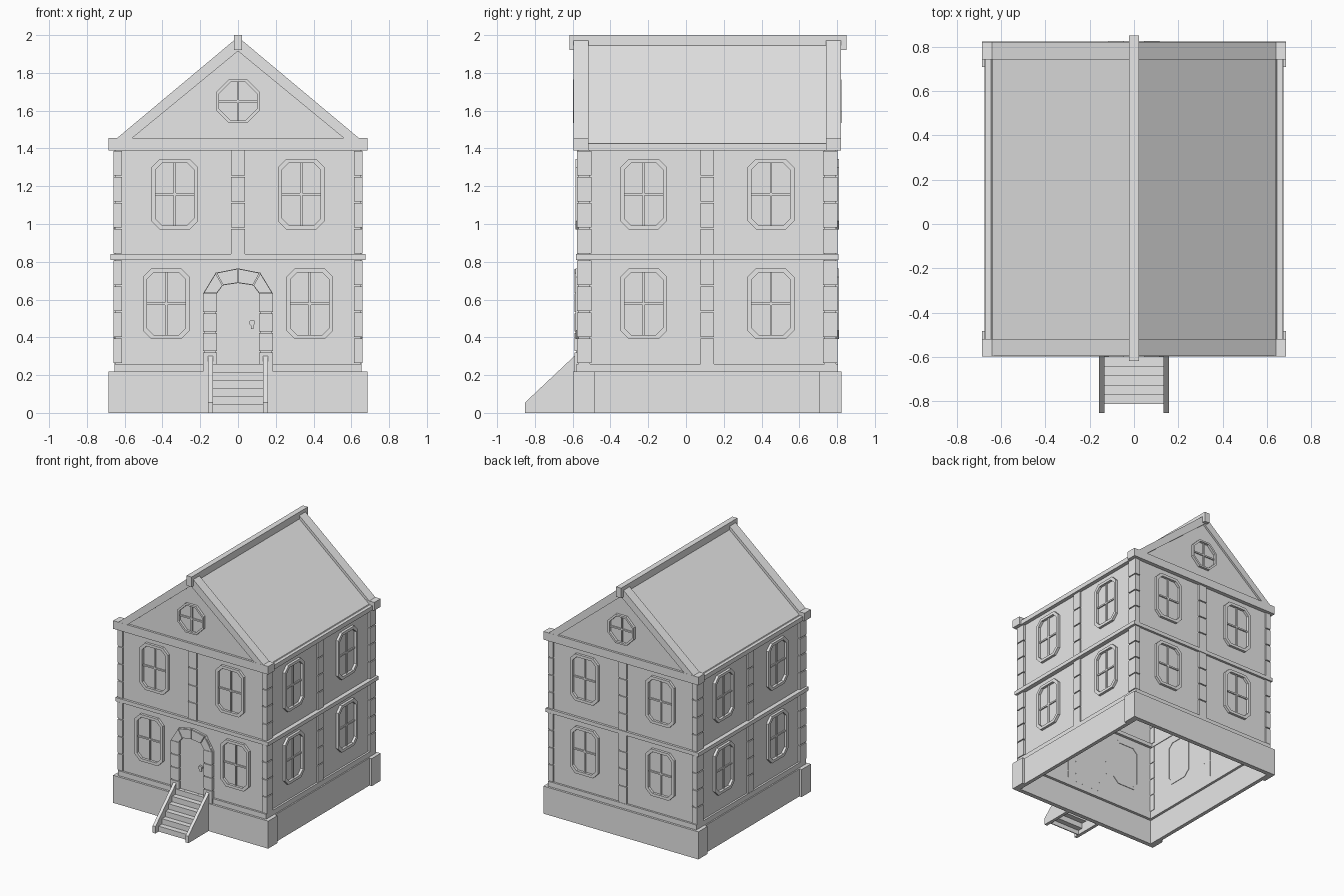
import bpy, bmesh
from math import pi
from mathutils import Matrix, Vector

if "Cube" in bpy.data.objects:
    bpy.data.objects.remove(bpy.data.objects["Cube"], do_unlink=True)

stone = bpy.data.materials.new("plain_grey")
stone.use_nodes = True
GREY = (0.8, 0.8, 0.8, 1)
stone.diffuse_color = GREY
stone.node_tree.nodes["Principled BSDF"].inputs["Base Color"].default_value = GREY

YC, HALF_X, HALF_Y = 0.1125, 0.64, 0.6775   # house centre and wall planes


def finish(name, bm):
    bmesh.ops.recalc_face_normals(bm, faces=bm.faces)
    mesh = bpy.data.meshes.new(name)
    bm.to_mesh(mesh)
    bm.free()
    mesh.materials.append(stone)
    obj = bpy.data.objects.new(name, mesh)
    bpy.context.collection.objects.link(obj)
    return obj


def add_prism(bm, pts, y0, y1, mat=Matrix(), hole=None):
    """Extrude an x-z outline from y0 to y1, with an optional matching hole."""
    n = len(pts)

    def loop(outline, y):
        return [bm.verts.new(mat @ Vector((x, y, z))) for x, z in outline]

    a, b = loop(pts, y0), loop(pts, y1)
    c, d = (loop(hole, y0), loop(hole, y1)) if hole else (None, None)
    for i in range(n):
        j = (i + 1) % n
        bm.faces.new((a[i], a[j], b[j], b[i]))
        if hole:
            bm.faces.new((c[i], d[i], d[j], c[j]))
            bm.faces.new((a[i], c[i], c[j], a[j]))
            bm.faces.new((b[i], b[j], d[j], d[i]))
    if not hole:
        bm.faces.new(a)
        bm.faces.new(b[::-1])


def add_box(bm, x0, x1, y0, y1, z0, z1, mat=Matrix()):
    add_prism(bm, [(x0, z0), (x1, z0), (x1, z1), (x0, z1)], y0, y1, mat)


def box(name, *dims):
    bm = bmesh.new()
    add_box(bm, *dims)
    return finish(name, bm)


def prism(name, pts, y0, y1):
    bm = bmesh.new()
    add_prism(bm, pts, y0, y1)
    return finish(name, bm)


def chamfered(x, z, w, h, c):
    """Rectangle outline (half sizes w, h) with cut corners."""
    return [(x + sx * a, z + sz * b) for sx, sz, a, b in (
        (-1, -1, w - c, h), (1, -1, w - c, h), (1, -1, w, h - c), (1, 1, w, h - c),
        (1, 1, w - c, h), (-1, 1, w - c, h), (-1, 1, w, h - c), (-1, -1, w, h - c))]


def wall_frame(angle, dist):
    """Local frame on a wall: x along it, -y outward."""
    turn = Matrix.Rotation(angle, 4, 'Z')
    return Matrix.Translation((0, YC, 0)) @ turn @ Matrix.Translation((0, -dist, 0))


def window(name, mat, x, z, w, h, c, trim):
    bm = bmesh.new()
    add_prism(bm, chamfered(x, z, w, h, c), -0.02, 0.024, mat,
              chamfered(x, z, w - trim, h - trim, c - trim * 0.4))
    inner = trim * 0.9
    add_box(bm, x - 0.006, x + 0.006, -0.009, 0, z - h + inner, z + h - inner, mat)
    add_box(bm, x - w + inner, x + w - inner, -0.009, 0, z - 0.006, z + 0.006, mat)
    finish(name, bm)


def stacked_blocks(name, mat, x0, x1, y0, y1, z0, z1, count=4, gap=0.008):
    """Column of blocks with thin grooves between them."""
    bm = bmesh.new()
    step = (z1 - z0) / count
    for i in range(count):
        lo, hi = z0 + i * step, z0 + (i + 1) * step
        add_box(bm, x0, x1, y0, y1, lo + (gap / 2 if i else 0),
                hi - (gap / 2 if i < count - 1 else 0), mat)
    inset = 0.008
    add_box(bm, x0 + inset, x1 - inset, y0 + inset, y1, z0, z1, mat)
    finish(name, bm)


STOREYS = {"lower": (0.26, 0.81, 0.578), "upper": (0.84, 1.39, 1.158)}
WALLS = {"front": (0, HALF_Y), "right": (pi / 2, HALF_X),
         "back": (pi, HALF_Y), "left": (-pi / 2, HALF_X)}

# Thin walls, windows and central pilasters on each side
for side, (angle, dist) in WALLS.items():
    mat = wall_frame(angle, dist)
    half = HALF_X if dist == HALF_Y else HALF_Y
    bm = bmesh.new()
    add_box(bm, -half, half, 0, 0.02, 0.2, 1.43, mat)
    finish(side + "_wall", bm)
    for storey, (z0, z1, zc) in STOREYS.items():
        door_wall = side == "front" and storey == "lower"
        offset = 0.38 if door_wall else (0.335 if dist == HALF_Y else 0.337)
        for s in (-1, 1):
            window(f"{side}_{storey}_window", mat, s * offset, zc, 0.124, 0.187, 0.045, 0.022)
        if not door_wall:
            stacked_blocks(f"{side}_{storey}_pilaster", mat, -0.036, 0.036, -0.013, 0.022, z0, z1)

# Corner quoins
for storey, (z0, z1, zc) in STOREYS.items():
    for sx in (-1, 1):
        for sy in (-1, 1):
            xs = sorted((sx * 0.615, sx * 0.66))
            ys = sorted((sy * 0.612, sy * 0.69))
            bm_mat = Matrix.Translation((0, YC, 0))
            bm = bmesh.new()
            step = (z1 - z0) / 4
            for i in range(4):
                add_box(bm, *xs, *ys, z0 + i * step + 0.004, z0 + (i + 1) * step - 0.004, bm_mat)
            add_box(bm, xs[0] + 0.008, xs[1] - 0.008, ys[0] + 0.008, ys[1] - 0.008, z0, z1, bm_mat)
            finish(storey + "_corner_quoin", bm)


# Open rectangular bands around the house
def band(name, hx, hy, thick, z0, z1):
    bm = bmesh.new()
    for s in (-1, 1):
        x, y = sorted((s * hx, s * (hx - thick))), sorted((s * hy, s * (hy - thick)))
        add_box(bm, *x, YC - hy, YC + hy, z0, z1)
        add_box(bm, -hx, hx, YC + y[0], YC + y[1], z0, z1)
    finish(name, bm)


band("foundation", 0.665, 0.705, 0.03, 0, 0.22)
band("foundation_cap", 0.655, 0.693, 0.04, 0.2, 0.26)
band("storey_ledge", 0.675, 0.696, 0.06, 0.81, 0.84)
band("eave_cornice", 0.67, 0.7, 0.05, 1.39, 1.425)

# Foundation ends, gables and roof edges, front and back
for s, side in ((-1, "front"), (1, "back")):
    def depth(a, b):
        return sorted((YC + s * a, YC + s * b))
    box(side + "_foundation", -0.685, 0.685, *depth(0.71, 0.675), 0, 0.22)
    box(side + "_gable_band", -0.685, 0.685, *depth(0.709, 0.66), 1.39, 1.455)
    prism(side + "_gable", [(-0.62, 1.42), (0.62, 1.42), (0, 1.94)], *depth(0.692, 0.67))
    window(side + "_gable_window", wall_frame(0 if s < 0 else pi, 0.692),
           0, 1.65, 0.115, 0.115, 0.067, 0.014)
    for sx in (-1, 1):
        xs = sorted((sx * 0.685, sx * 0.655))
        box(side + "_foundation_corner", *xs, *depth(0.71, 0.595), 0, 0.22)
        xs = sorted((sx * 0.685, sx * 0.62))
        box(side + "_eave_block", *xs, *depth(0.709, 0.63), 1.39, 1.455)
        prism(side + "_roof_edge", [(sx * x, z) for x, z in (
            (0.64, 1.455), (0, 1.99), (0, 1.915), (0.56, 1.455))], *depth(0.708, 0.63))

# Roof slopes and ridge
for sx, side in ((-1, "right"), (1, "left")):
    prism(side + "_roof_slope", [(sx * x, z) for x, z in (
        (0.65, 1.42), (0, 1.963), (0, 1.925), (0.605, 1.42))], YC - 0.7, YC + 0.7)
box("ridge_beam", -0.022, 0.022, -0.617, 0.85, 1.92, 2.0)

# Door, stone surround and arch
arch_in = [(0.112, 0.632), (0.08, 0.675), (0, 0.687)]
arch_out = [(0.185, 0.632), (0.118, 0.742), (0, 0.765)]
front = wall_frame(0, HALF_Y)
outline = [(-0.112, 0.25), (0.112, 0.25)] + arch_in + [(-x, z) for x, z in arch_in[1::-1]]
prism("door", outline, -0.571, -0.54)
for s in (-1, 1):
    x0, x1 = sorted((s * 0.11, s * 0.185))
    stacked_blocks("door_jamb", front, x0, x1, -0.025, 0.022, 0.22, 0.632)
    for i in range(2):
        quad = [Vector(p) for p in (arch_in[i], arch_out[i], arch_out[i + 1], arch_in[i + 1])]
        mid = sum(quad, Vector((0, 0))) / 4
        shrunk = [mid + (p - mid) * 0.94 for p in quad]
        bm = bmesh.new()
        add_prism(bm, [(s * p.x, p.y) for p in shrunk], -0.59, -0.55)
        add_prism(bm, [(s * p.x, p.y) for p in quad], -0.58, -0.545)
        finish("arch_stone", bm)
bm = bmesh.new()
add_prism(bm, chamfered(0.075, 0.478, 0.015, 0.015, 0.008), -0.587, -0.565)
add_box(bm, 0.068, 0.082, -0.58, -0.565, 0.445, 0.47)
finish("door_knob", bm)

# Front steps: thin treads and risers between two sloping side boards
bm = bmesh.new()
RISE, RUN, STEPS = 0.0433, 0.0425, 6
for i in range(STEPS):
    y, z = -0.812 + i * RUN, (i + 1) * RISE
    add_box(bm, -0.135, 0.135, y, y + RUN + 0.008, z - 0.008, z)
    add_box(bm, -0.135, 0.135, y, y + 0.008, z - RISE, z)
finish("steps", bm)
board = [(-0.852, 0), (-0.852, 0.055), (-0.59, 0.302), (-0.575, 0.302), (-0.575, 0)]
for s in (-1, 1):
    bm = bmesh.new()
    add_prism(bm, board, min(s * 0.133, s * 0.158), max(s * 0.133, s * 0.158),
              Matrix(((0, 1, 0, 0), (1, 0, 0, 0), (0, 0, 1, 0), (0, 0, 0, 1))))
    finish("step_side_board", bm)
